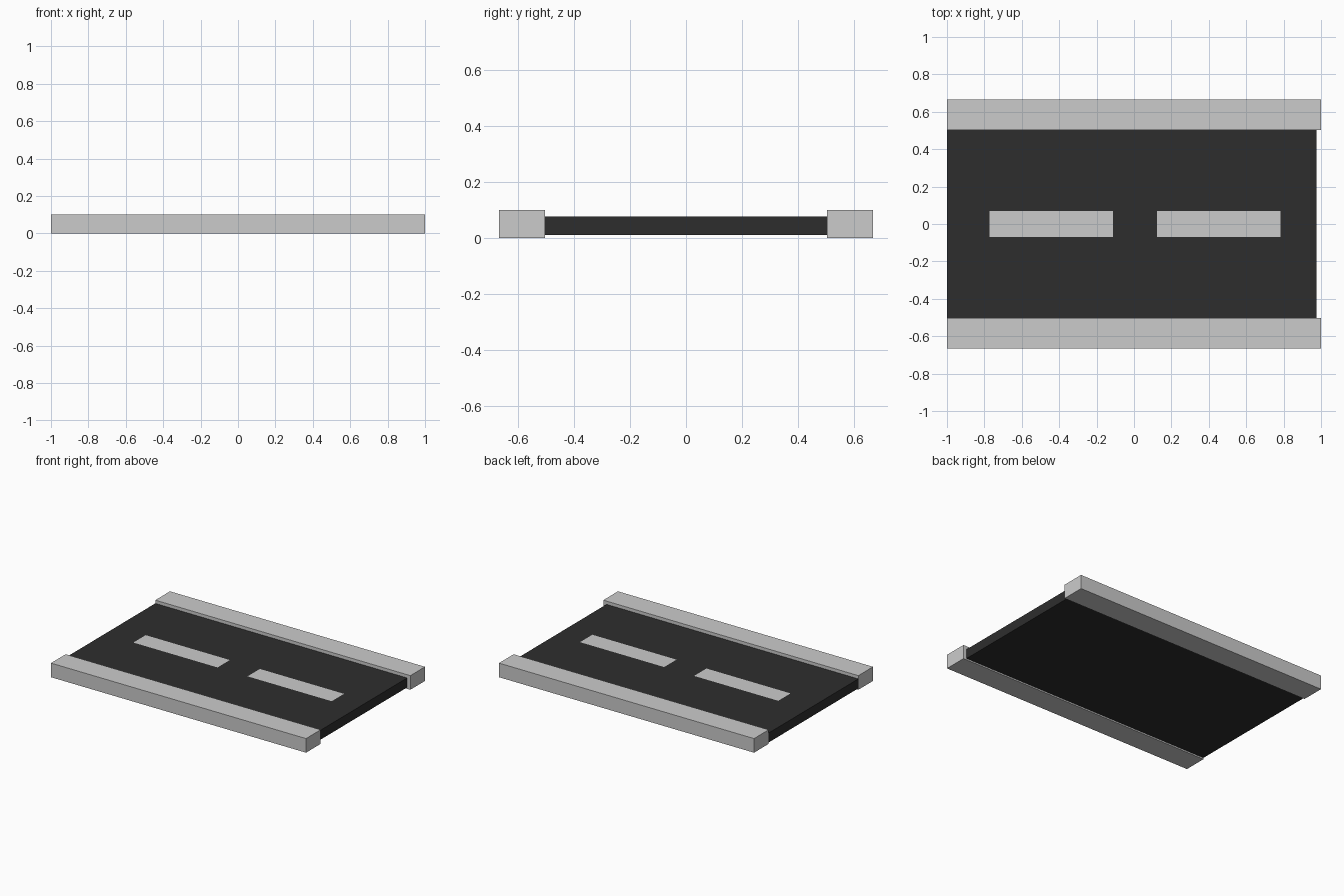
import bpy
import bmesh
from mathutils import Matrix, Vector

if "Cube" in bpy.data.objects:
    bpy.data.objects.remove(bpy.data.objects["Cube"])


def finish(name, bm, material=None):
    mesh = bpy.data.meshes.new(name)
    bm.to_mesh(mesh)
    bm.free()
    obj = bpy.data.objects.new(name, mesh)
    bpy.context.collection.objects.link(obj)
    if material:
        mesh.materials.append(material)
    return obj


def box(name, lo, hi, material=None):
    lo, hi = Vector(lo), Vector(hi)
    bm = bmesh.new()
    matrix = Matrix.Translation((lo + hi) / 2) @ Matrix.Diagonal((*(hi - lo), 1))
    bmesh.ops.create_cube(bm, size=1, matrix=matrix)
    return finish(name, bm, material)


def panel(name, x0, x1, half_width, z):
    bm = bmesh.new()
    corners = [(x0, -half_width), (x1, -half_width), (x1, half_width), (x0, half_width)]
    bm.faces.new([bm.verts.new((x, y, z)) for x, y in corners])
    return finish(name, bm)


asphalt = bpy.data.materials.new("asphalt")
asphalt.diffuse_color = (0.027, 0.027, 0.027, 1)
asphalt.use_nodes = True
asphalt.node_tree.nodes["Principled BSDF"].inputs["Base Color"].default_value = asphalt.diffuse_color

# Road slab, slightly short of the kerbs at the right end
box("road_surface", (-1, -0.502, 0.01), (0.975, 0.502, 0.077), asphalt)

# Raised kerbs along both sides
for side, y0, y1 in (("front", -0.666, -0.502), ("back", 0.502, 0.666)):
    box(side + "_kerb", (-1, y0, 0), (1, y1, 0.1))

# Painted centre dashes, just above the road
for side, x0, x1 in (("left", -0.772, -0.112), ("right", 0.123, 0.783)):
    panel(side + "_lane_dash", x0, x1, 0.069, 0.0785)
